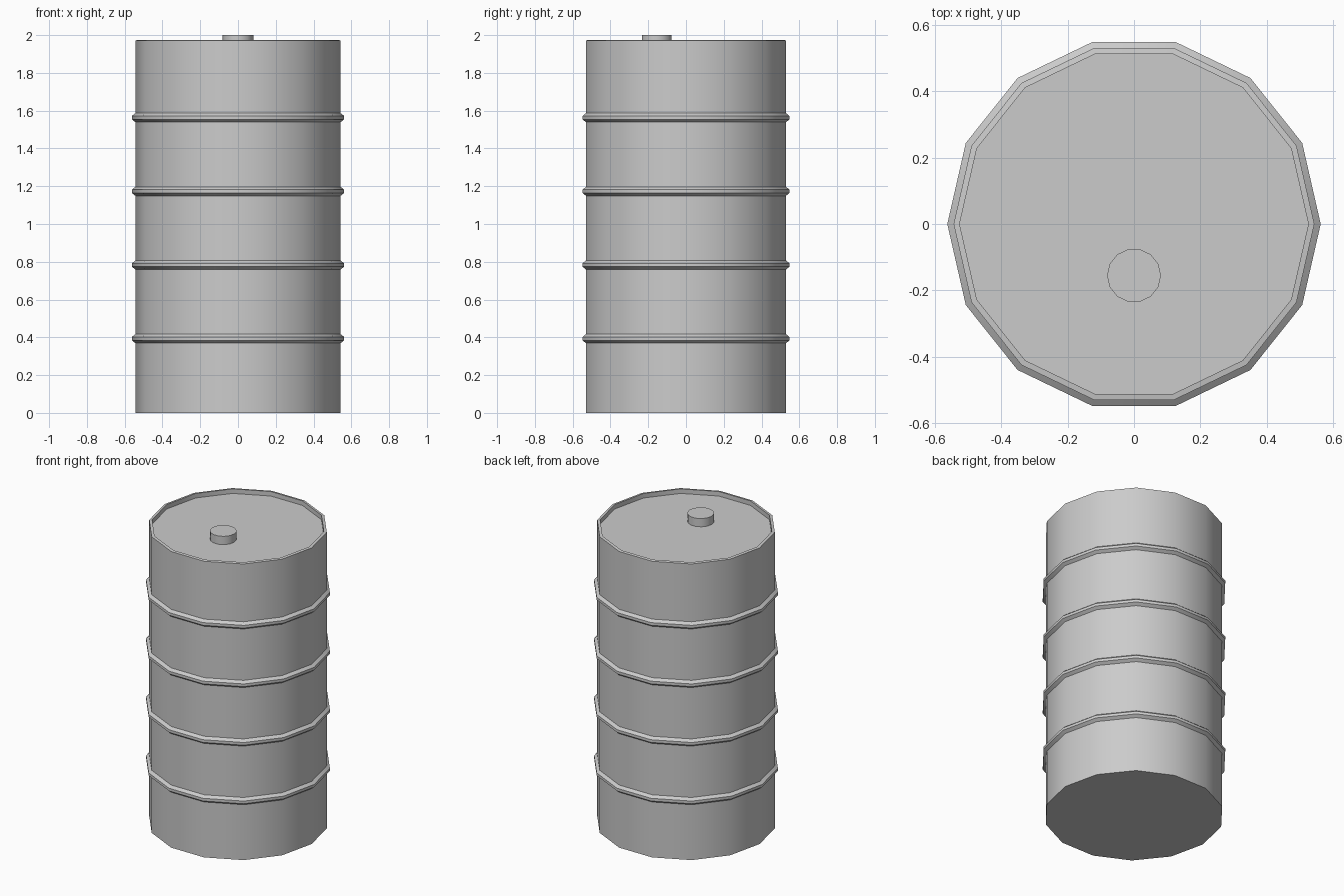
import bpy, bmesh, math

if "Cube" in bpy.data.objects:
    bpy.data.objects.remove(bpy.data.objects["Cube"])

SIDES = 14


def lathe(name, profile, center=(0, 0, 0), closed=False):
    """Spin an (r, z) profile around z; r = 0 marks a pole, ends get capped."""
    bm = bmesh.new()
    rings = []
    for r, z in profile:
        rings.append([bm.verts.new((r * math.cos(2 * math.pi * i / SIDES),
                                    r * math.sin(2 * math.pi * i / SIDES), z))
                      for i in range(SIDES)])
    pairs = list(zip(rings, rings[1:]))
    if closed:
        pairs.append((rings[-1], rings[0]))
    else:
        bm.faces.new(rings[0])
        bm.faces.new(rings[-1])
    for a, b in pairs:
        for i in range(SIDES):
            j = (i + 1) % SIDES
            bm.faces.new((a[i], a[j], b[j], b[i]))
    bmesh.ops.recalc_face_normals(bm, faces=bm.faces)
    mesh = bpy.data.meshes.new(name)
    bm.to_mesh(mesh)
    bm.free()
    obj = bpy.data.objects.new(name, mesh)
    obj.location = center
    bpy.context.collection.objects.link(obj)
    bpy.ops.object.select_all(action='DESELECT')
    obj.select_set(True)
    bpy.context.view_layer.objects.active = obj
    bpy.ops.object.shade_smooth_by_angle(angle=math.radians(30))
    return obj


# Drum shell: ribbed wall, raised rim and recessed lid in one profile
R, RIB = 0.543, 0.562
shell = [(R, 0)]
for k in range(4):
    z = 0.393 + 0.39 * k
    shell += [(R, z - 0.024), (RIB, z - 0.009), (RIB, z + 0.009), (R, z + 0.024)]
shell += [(R, 1.972), (0.525, 1.975), (0.525, 1.945)]
lathe("drum_shell", shell)

# Filler cap on the lid
lathe("filler_cap", [(0.081, 1.94), (0.081, 2.0)], center=(0, -0.155, 0))
